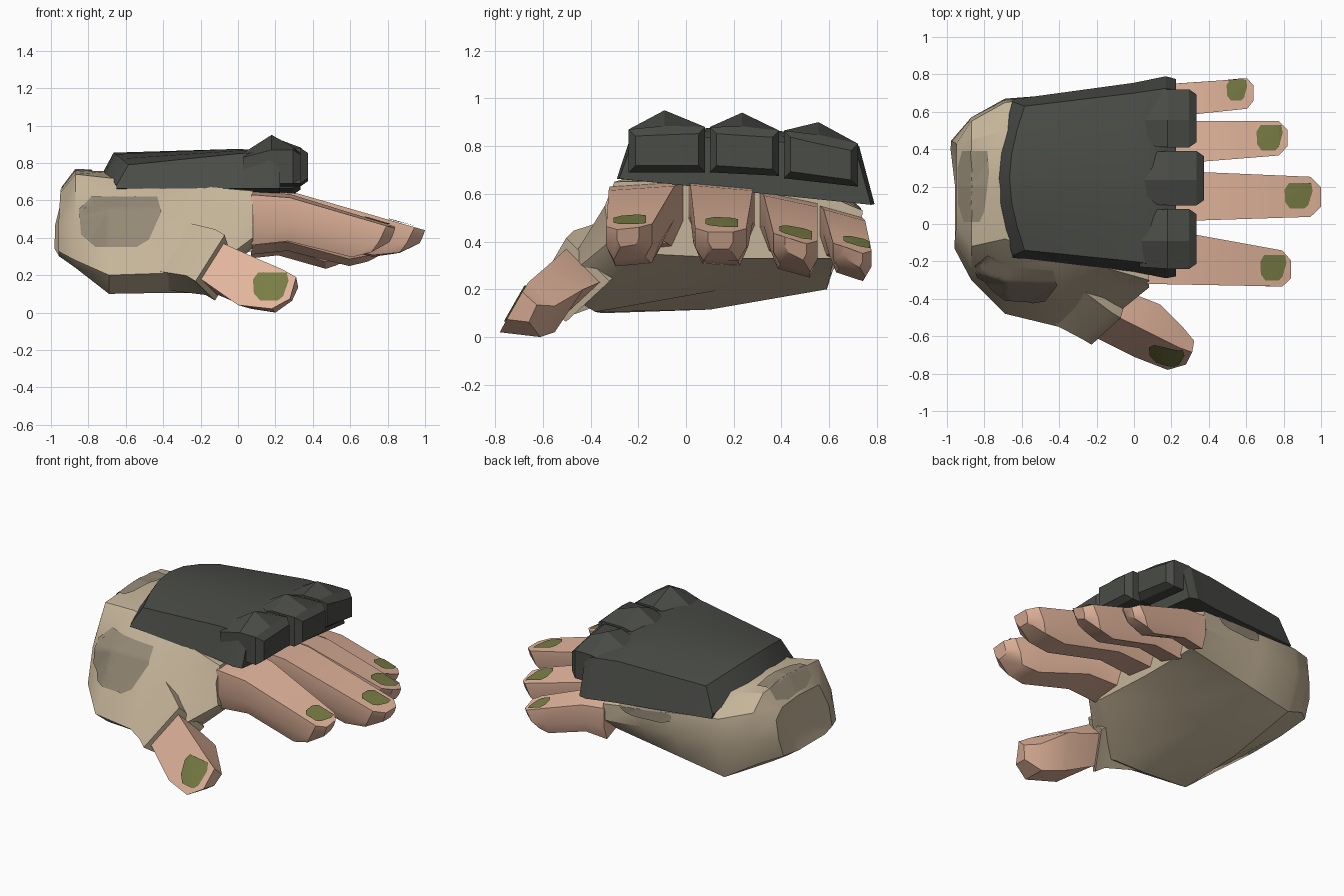
import bpy, bmesh, math
from mathutils import Vector
from mathutils.bvhtree import BVHTree

if "Cube" in bpy.data.objects:
    bpy.data.objects.remove(bpy.data.objects["Cube"])


def material(name, rgb):
    m = bpy.data.materials.new(name)
    m.diffuse_color = (*rgb, 1)
    m.use_nodes = True
    m.node_tree.nodes["Principled BSDF"].inputs["Base Color"].default_value = m.diffuse_color
    return m


GLOVE = material("tan_glove", (.56, .46, .32))
PATCH = material("worn_patch", (.30, .25, .18))
SKIN = material("skin", (.76, .46, .33))
PLATE = material("dark_plate", (.068, .072, .063))
NAIL = material("green_nail", (.19, .205, .06))


def lerp(a, b, t):
    return a + (b - a) * t


def finish(name, bm, mat, angle=30):
    me = bpy.data.meshes.new(name)
    bm.to_mesh(me)
    bm.free()
    ob = bpy.data.objects.new(name, me)
    bpy.context.collection.objects.link(ob)
    me.materials.append(mat)
    bpy.ops.object.select_all(action='DESELECT')
    ob.select_set(True)
    bpy.context.view_layer.objects.active = ob
    bpy.ops.object.shade_smooth_by_angle(angle=math.radians(angle))
    return ob


def loft(name, rings, mat, angle=30, dent=None):
    """Closed skin through rings of equal length; dent is an optional start-cap centre."""
    bm = bmesh.new()
    vs = [[bm.verts.new(p) for p in r] for r in rings]
    n = len(rings[0])
    for a, b in zip(vs, vs[1:]):
        for i in range(n):
            j = (i + 1) % n
            bm.faces.new((a[i], a[j], b[j], b[i]))
    if dent:
        c = bm.verts.new(dent)
        for i in range(n):
            bm.faces.new((vs[0][i], vs[0][(i + 1) % n], c))
    else:
        bm.faces.new(vs[0])
    bm.faces.new(vs[-1])
    bmesh.ops.recalc_face_normals(bm, faces=bm.faces)
    return finish(name, bm, mat, angle)


# Rounded patch outline shared by nails and worn spots
PEBBLE = [(-1, .5), (-.7, 1), (.9, 1), (1, .4), (.7, -.7), (.4, -1), (-.6, -1), (-.95, -.5)]


def decal(name, target, mid, size, axis, side, mat):
    """Thin plate: the patch outline projected along an axis onto the target part."""
    bm = bmesh.new()
    bm.from_mesh(target.data)
    tree = BVHTree.FromBMesh(bm)
    bm.free()
    ray = Vector((0, 0, 0))
    ray[axis] = -side
    mid = Vector(mid)
    outline = [mid + Vector((u * size[0], v * size[1])) for u, v in PEBBLE]
    edge = [a.lerp(b, k / 6) for a, b in zip(outline, outline[1:] + outline[:1]) for k in range(6)]
    bm = bmesh.new()

    def drop(p):
        o = Vector((p.x, p.y, 3)) if axis == 2 else Vector((p.x, 3 * side, p.y))
        hit = tree.ray_cast(o, ray)[0]
        return None if hit is None else bm.verts.new(hit - ray * .008)

    rings = [[drop(mid)] * len(edge)]
    rings += [[drop(mid.lerp(p, k / 12)) for p in edge] for k in range(1, 13)]
    for a, b in zip(rings, rings[1:]):
        for i in range(len(edge)):
            j = (i + 1) % len(edge)
            q = list(dict.fromkeys((a[i], b[i], b[j], a[j])))
            if None not in q and len(q) > 2:
                f = bm.faces.new(q)
                f.normal_update()
                if f.normal.dot(ray) > 0:
                    f.normal_flip()
    return finish(name, bm, mat)


# Glove: cross-sections (y, z), clockwise from the top near the thumb
cuff_end = [(-.12, .74), (.2, .76), (.45, .74), (.55, .65), (.57, .48),
            (.5, .3), (.2, .24), (-.2, .24), (-.3, .28), (-.25, .5)]
heel = [(-.08, .72), (.2, .755), (.5, .72), (.65, .6), (.67, .45),
        (.59, .2), (.1, .115), (-.35, .1), (-.48, .2), (-.3, .55)]
knuckles = [(-.3, .65), (.2, .66), (.62, .58), (.74, .53), (.73, .42),
            (.62, .33), (.2, .33), (-.2, .35), (-.32, .40), (-.34, .55)]
thumb_mound = [(-.38, .105), (-.55, .21), (-.31, .56)]


def palm(x):
    t = (x + .69) / .77
    mix = [(x, lerp(a[0], b[0], t), lerp(a[1], b[1], t)) for a, b in zip(heel, knuckles)]
    return mix[:7] + [(x, y, z) for y, z in thumb_mound]


wrist = [(lerp(.2, y, .66), lerp(.43, z, .68)) for y, z in cuff_end]
rings = [[(-.95 - .05 * max(0, 1 - abs(z - .4) / .15) * (1 if y > .2 else .4), y, z) for y, z in wrist],
         [(-.87, *p) for p in cuff_end], [(-.69, *p) for p in heel],
         palm(-.4), palm(-.18), [(.08, *p) for p in knuckles]]
glove = loft("glove", rings, GLOVE, 35, dent=(-.9, .18, .46))

# Worn patches on the glove
decal("side_patch", glove, (-.63, .485), (.22, .135), 1, -1, PATCH)
decal("wrist_patch", glove, (-.86, .2), (.085, .19), 2, 1, PATCH)
decal("outer_patch", glove, (-.2, .535), (.18, .04), 1, 1, PATCH)

# Thumb: three rings and a shrunken tip
thumb_rings = [[Vector(p) for p in r] for r in (
    [(-.08, -.5, .37), (-.2, -.61, .18), (-.12, -.5, .1), (-.04, -.36, .23)],
    [(.1, -.59, .29), (0, -.71, .04), (.07, -.55, .02), (.14, -.43, .2)],
    [(.24, -.66, .23), (.18, -.78, .02), (.2, -.61, 0), (.26, -.55, .13)])]
mid = sum(thumb_rings[2], Vector()) / 4
thumb_rings.append([mid.lerp(p, .55) + Vector((.08, -.03, .02)) for p in thumb_rings[2]])
thumb = loft("thumb", thumb_rings, SKIN)
decal("thumb_nail", thumb, (.175, .14), (.095, .075), 1, -1, NAIL)

# Cuff: a collar round the thumb base that runs back into the glove
mid = sum(thumb_rings[0], Vector()) / 4
rim = [mid.lerp(p, 1.3) for p in thumb_rings[0]]
root = [(-.35, -.3, .5), (-.42, -.54, .22), (-.38, -.4, .12), (-.2, -.3, .42)]
loft("thumb_cuff", [root, [p + Vector((-.05, .03, .03)) for p in rim], rim], GLOVE)


def finger(name, x1, base, tip, depth):
    """Base and tip give y low, y high and the top z on each side; the tip is undercut."""
    rings = []
    for t, pinch, thick, lean in ((0, 0, 1, 0), (.27, 0, .86, .01), (.7, 0, .82, .0),
                                  (.94, 0, .52, .08), (1, .25, .27, .03)):
        a, b = lerp(base[0], tip[0], t), lerp(base[1], tip[1], t)
        bend = max(0, t - .2) / .8
        za, zb = lerp(base[2], tip[2], bend), lerp(base[3], tip[3], bend)
        a, b = lerp(a, b, pinch), lerp(b, a, pinch)
        h, x, w = depth * thick, lerp(.07, x1, t), (b - a) * .16
        rings.append([(x, a, za), (x, b, zb), (x - lean * .5, b, zb - h * .6),
                      (x - lean, b - w, zb - h), (x - lean, a + w, za - h),
                      (x - lean * .5, a, za - h * .6)])
    return loft(name + "_finger", rings, SKIN)


# Fingers with nails
for name, x1, base, tip, depth, nail, size in (
        ("index", .84, (-.32, -.01, .63, .65), (-.335, -.15, .45, .46), .27, (.745, -.235), .07),
        ("middle", 1.0, (.01, .29, .655, .63), (.04, .25, .44, .44), .26, (.88, .15), .075),
        ("ring", .82, (.31, .55, .61, .56), (.37, .55, .42, .39), .25, (.725, .46), .07),
        ("little", .64, (.56, .74, .55, .5), (.62, .78, .38, .35), .21, (.55, .715), .055)):
    part = finger(name, x1, base, tip, depth)
    decal(name + "_nail", part, nail, (size, min(size, .068)), 2, 1, NAIL)

# Hand plate: crowned rows across the hand
rows = []
for x, bow, y0, y1, z0, z1, crown, flare in (
        (-.65, .072, -.17, .655, .68, .62, .1, .012),
        (-.585, .08, -.14, .63, .79, .78, .07, .045),
        (0, 0, -.2, .7, .85, .81, .045, .055),
        (.17, 0, -.225, .725, .86, .80, .025, .065),
        (.225, 0, -.22, .715, .83, .77, .03, .06)):
    ring = [(x, y0 - flare, .663)]
    for i in range(7):
        s = i / 6
        arch = math.sin(math.pi * s)
        ring.append((x - bow * arch, lerp(y0, y1, s), lerp(z0, z1, s) + crown * arch))
    ring.append((x, y1 + flare, .565 - .05 * x))
    rows.append(ring)
loft("hand_plate", rows, PLATE, 25)

# Three knuckle guards with peaked tops and bevelled fronts
for name, a, b, ta, tb, za, zb, peak, front in (
        ("inner", -.24, .08, .87, .88, .69, .69, .95, .335),
        ("centre", .10, .39, .88, .865, .69, .675, .94, .375),
        ("outer", .41, .72, .865, .81, .665, .63, .90, .335)):
    c, t = (a + b) / 2 - .01, (ta + tb) / 2

    def guard(x, top, d=0, sink=0):
        return [(x, a + d, za + d), (x, a + d, ta - d - sink), (x, c, top - d),
                (x, b - d, tb - d - sink), (x, b - d, zb + d)]
    loft(name + "_knuckle_guard", [guard(.03, t - .01, .01, .03), guard(.18, peak),
         guard(front - .04, t + .01), guard(front, t, .028)], PLATE, 20)
